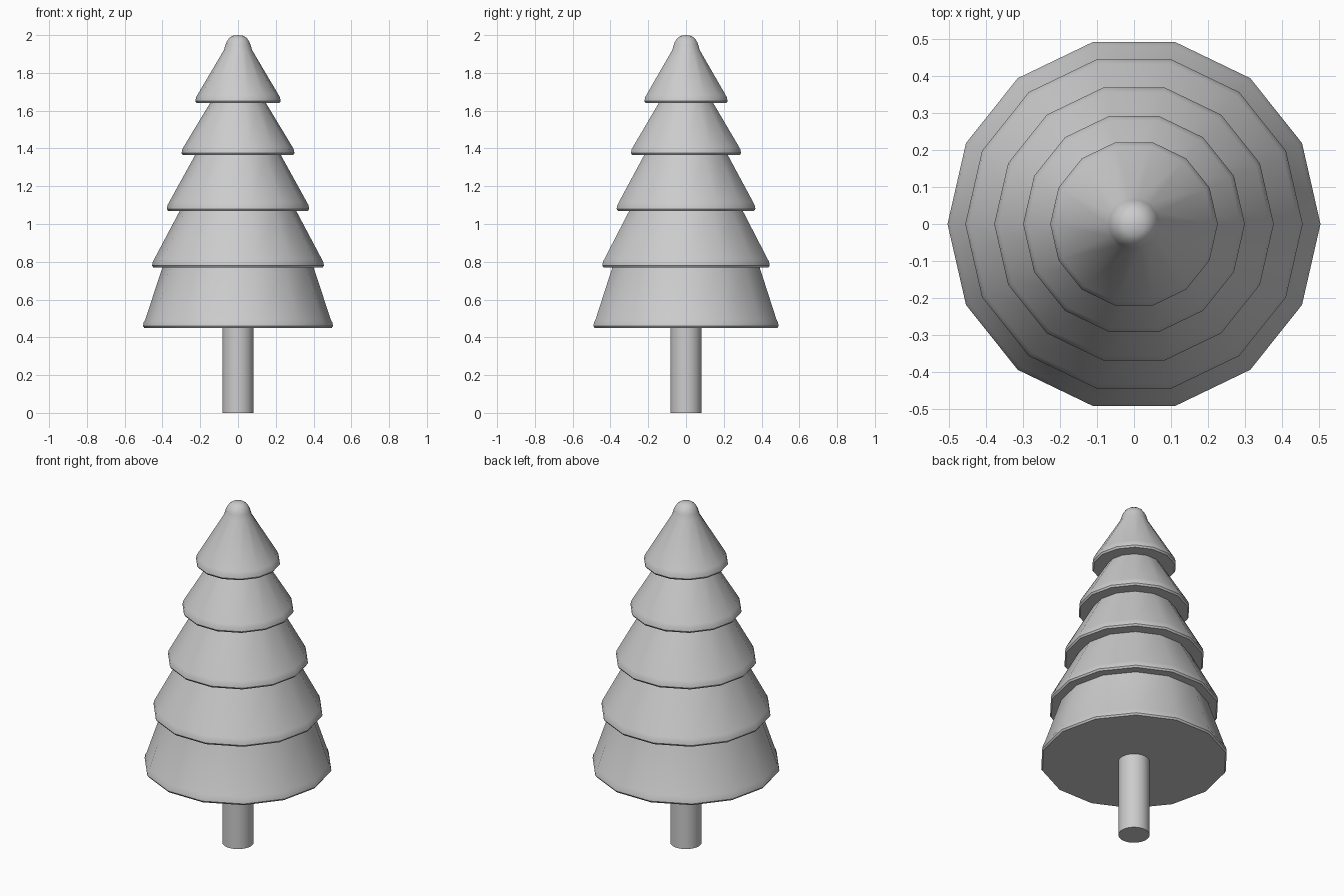
import bpy
import bmesh
from math import cos, sin, pi, radians

if "Cube" in bpy.data.objects:
    bpy.data.objects.remove(bpy.data.objects["Cube"])


def lathe(name, profile, sides):
    """Revolve (radius, z) points around z; zero radius closes to a pole."""
    bm = bmesh.new()
    rings = []
    for r, z in profile:
        if r == 0:
            rings.append([bm.verts.new((0, 0, z))] * sides)
        else:
            rings.append([bm.verts.new((r * cos(2 * pi * i / sides), r * sin(2 * pi * i / sides), z))
                          for i in range(sides)])
    for a, b in zip(rings, rings[1:]):
        for i in range(sides):
            j = (i + 1) % sides
            bm.faces.new(list(dict.fromkeys((a[i], a[j], b[j], b[i]))))
    bmesh.ops.recalc_face_normals(bm, faces=bm.faces)
    mesh = bpy.data.meshes.new(name)
    bm.to_mesh(mesh)
    bm.free()
    obj = bpy.data.objects.new(name, mesh)
    bpy.context.collection.objects.link(obj)
    bpy.ops.object.select_all(action='DESELECT')
    obj.select_set(True)
    bpy.context.view_layer.objects.active = obj
    bpy.ops.object.shade_smooth_by_angle(angle=radians(40))
    return obj


# Foliage: stacked flared skirts (bottom z, rim radius, top z, top radius)
tiers = [
    (0.45, 0.503, 0.775, 0.400),
    (0.77, 0.455, 1.075, 0.308),
    (1.07, 0.377, 1.37, 0.227),
    (1.365, 0.299, 1.645, 0.148),
    (1.64, 0.226, 1.92, 0.075),
]
profile = [(0, 0.45)]
for z, r, top, r_top in tiers:
    profile += [(r - 0.007, z), (r, z + 0.01), (r - 0.004, z + 0.03),
                (r - 0.012, z + 0.045), (r_top, top)]
    if z < 1.6:
        profile[-1] = (r_top, top - 0.005)
# Rounded tip
profile += [(0.066, 1.95), (0.060, 1.965), (0.048, 1.983), (0.030, 1.996), (0, 2.0)]
lathe("foliage", profile, 14)

# Trunk
lathe("trunk", [(0, 0), (0.083, 0), (0.083, 0.46), (0, 0.46)], 32)
